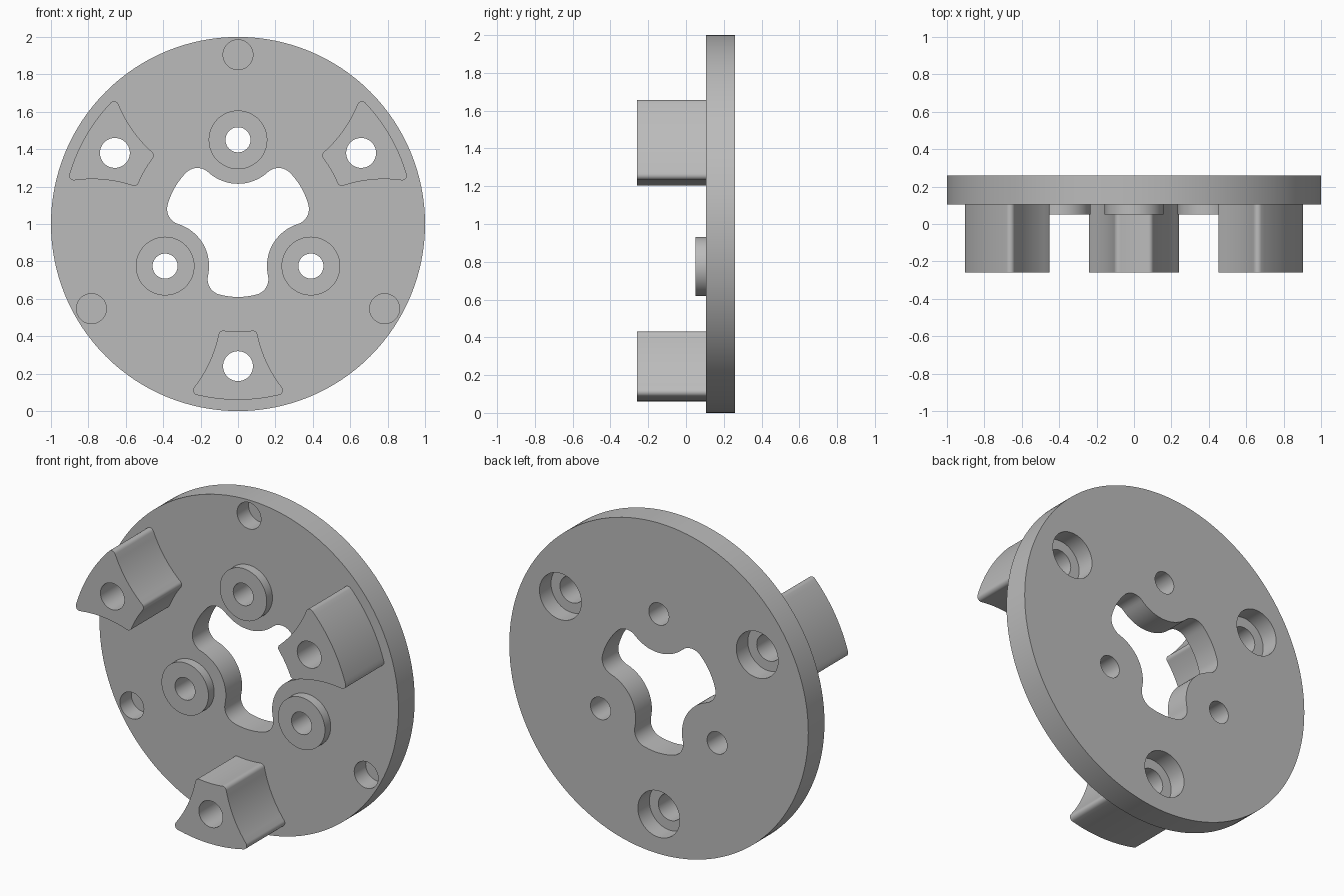
import bpy, bmesh
from math import pi, sin, cos, acos, atan2, radians
from mathutils import Vector

cube = bpy.data.objects.get("Cube")
if cube:
    bpy.data.objects.remove(cube, do_unlink=True)

GREY = (0.5, 0.5, 0.5, 1)
metal = bpy.data.materials.new("plain grey")
metal.use_nodes = True
metal.diffuse_color = GREY
metal.node_tree.nodes["Principled BSDF"].inputs["Base Color"].default_value = GREY

# Depths along y
BACK, FACE, BOSS_TIP, LEG_TIP = 0.26, 0.105, 0.05, -0.26
LEG_ANGLES = [radians(a) for a in (270, 30, 150)]
BOSS_ANGLES = [radians(a) for a in (90, 210, 330)]


def polar(r, a):
    return Vector((r * cos(a), r * sin(a)))


def heading(a, b):
    d = b - a
    return atan2(d.y, d.x)


def arc(centre, r, a0, a1, n=10):
    """Points on the shorter arc from a0 to a1."""
    sweep = (a1 - a0 + pi) % (2 * pi) - pi
    return [centre + polar(r, a0 + sweep * i / n) for i in range(n + 1)]


def circle(centre, r, n=48):
    return [centre + polar(r, 2 * pi * i / n) for i in range(n)]


def fillet_centre(d, reach, waist_reach):
    """Centre at given distances from the origin and from a waist circle at 60 degrees."""
    a = pi / 3 - acos((reach**2 + d**2 - waist_reach**2) / (2 * reach * d))
    return polar(reach, a), a


def mirrored(half):
    return half + [Vector((p.x, -p.y)) for p in reversed(half)]


def turned(points, a):
    return [polar(p.length, atan2(p.y, p.x) + a) for p in points]


def prism(name, points, y0, y1):
    """Extrude a flat outline along y."""
    bm = bmesh.new()
    loop = []
    for p in points:
        if not loop or (p - loop[-1]).length > 1e-4:
            loop.append(p)
    if (loop[0] - loop[-1]).length < 1e-4:
        loop.pop()
    face = bm.faces.new([bm.verts.new((p.x, y0, p.y + 1)) for p in loop])
    made = bmesh.ops.extrude_face_region(bm, geom=[face])["geom"]
    verts = [v for v in made if isinstance(v, bmesh.types.BMVert)]
    bmesh.ops.translate(bm, verts=verts, vec=(0, y1 - y0, 0))
    bmesh.ops.recalc_face_normals(bm, faces=bm.faces)
    mesh = bpy.data.meshes.new(name)
    bm.to_mesh(mesh)
    bm.free()
    mesh.materials.append(metal)
    obj = bpy.data.objects.new(name, mesh)
    bpy.context.collection.objects.link(obj)
    return obj


def activate(obj):
    bpy.ops.object.select_all(action="DESELECT")
    obj.select_set(True)
    bpy.context.view_layer.objects.active = obj


def cut(obj, points, y0, y1):
    cutter = prism("cutter", points, y0, y1)
    cutter.hide_render = True
    mod = obj.modifiers.new("cut", "BOOLEAN")
    mod.operation, mod.solver, mod.object = "DIFFERENCE", "EXACT", cutter
    activate(obj)
    bpy.ops.object.modifier_apply(modifier=mod.name)
    bpy.data.objects.remove(cutter, do_unlink=True)


def finish(obj):
    activate(obj)
    bpy.ops.object.shade_smooth_by_angle(angle=radians(30))


ORIGIN = Vector((0, 0))

# Central opening: three lobes with rounded corners, waisted around the bosses
BOSS_R, WAIST, LOBE, ROUND = 0.45, 0.235, 0.39, 0.085
boss = polar(BOSS_R, pi / 3)
c, a = fillet_centre(BOSS_R, LOBE - ROUND, WAIST + ROUND)
half = (arc(ORIGIN, LOBE, 0, a) + arc(c, ROUND, a, heading(c, boss))
        + arc(boss, WAIST, heading(boss, c), heading(boss, ORIGIN)))
lobe = half[::-1] + [Vector((p.x, -p.y)) for p in half]
opening = [p for ang in reversed(LEG_ANGLES[1:] + LEG_ANGLES[:1]) for p in turned(lobe, ang)]

# Leg outline: ring sector with concave flanks and rounded corners
PIN_R, FLANK, OUTER, INNER, EASE = 0.9, 0.69, 0.94, 0.575, 0.025
pin = polar(PIN_R, pi / 3)
co, ao = fillet_centre(PIN_R, OUTER - EASE, FLANK + EASE)
ci, ai = fillet_centre(PIN_R, INNER + EASE, FLANK + EASE)
leg_outline = mirrored(
    arc(ORIGIN, OUTER, 0, ao) + arc(co, EASE, ao, heading(co, pin), 6)
    + arc(pin, FLANK, heading(pin, co), heading(pin, ci))
    + arc(ci, EASE, heading(ci, pin), ai + pi, 6) + arc(ORIGIN, INNER, ai, 0))

# Round plate with opening, counterbored leg holes, boss holes and blind pin holes
plate = prism("round_plate", circle(ORIGIN, 1, 128), FACE, BACK)
cut(plate, opening, 0, 0.4)
for ang in LEG_ANGLES:
    cut(plate, circle(polar(0.76, ang), 0.14), BACK - 0.11, 0.4)
    cut(plate, circle(polar(0.76, ang), 0.08), 0, 0.4)
for ang in BOSS_ANGLES:
    cut(plate, circle(polar(BOSS_R, ang), 0.067), 0, 0.4)
    cut(plate, circle(polar(PIN_R + 0.005, ang), 0.08), 0, FACE + 0.11)
finish(plate)

# Drilled legs and ring bosses on the front face
for i, (leg_ang, boss_ang) in enumerate(zip(LEG_ANGLES, BOSS_ANGLES), 1):
    leg = prism(f"leg_{i}", turned(leg_outline, leg_ang), LEG_TIP, FACE + 0.005)
    cut(leg, circle(polar(0.76, leg_ang), 0.08), -0.4, 0.4)
    finish(leg)
    ring = prism(f"boss_{i}", circle(polar(BOSS_R, boss_ang), 0.157), BOSS_TIP, FACE + 0.005)
    cut(ring, circle(polar(BOSS_R, boss_ang), 0.067), -0.4, 0.4)
    finish(ring)
